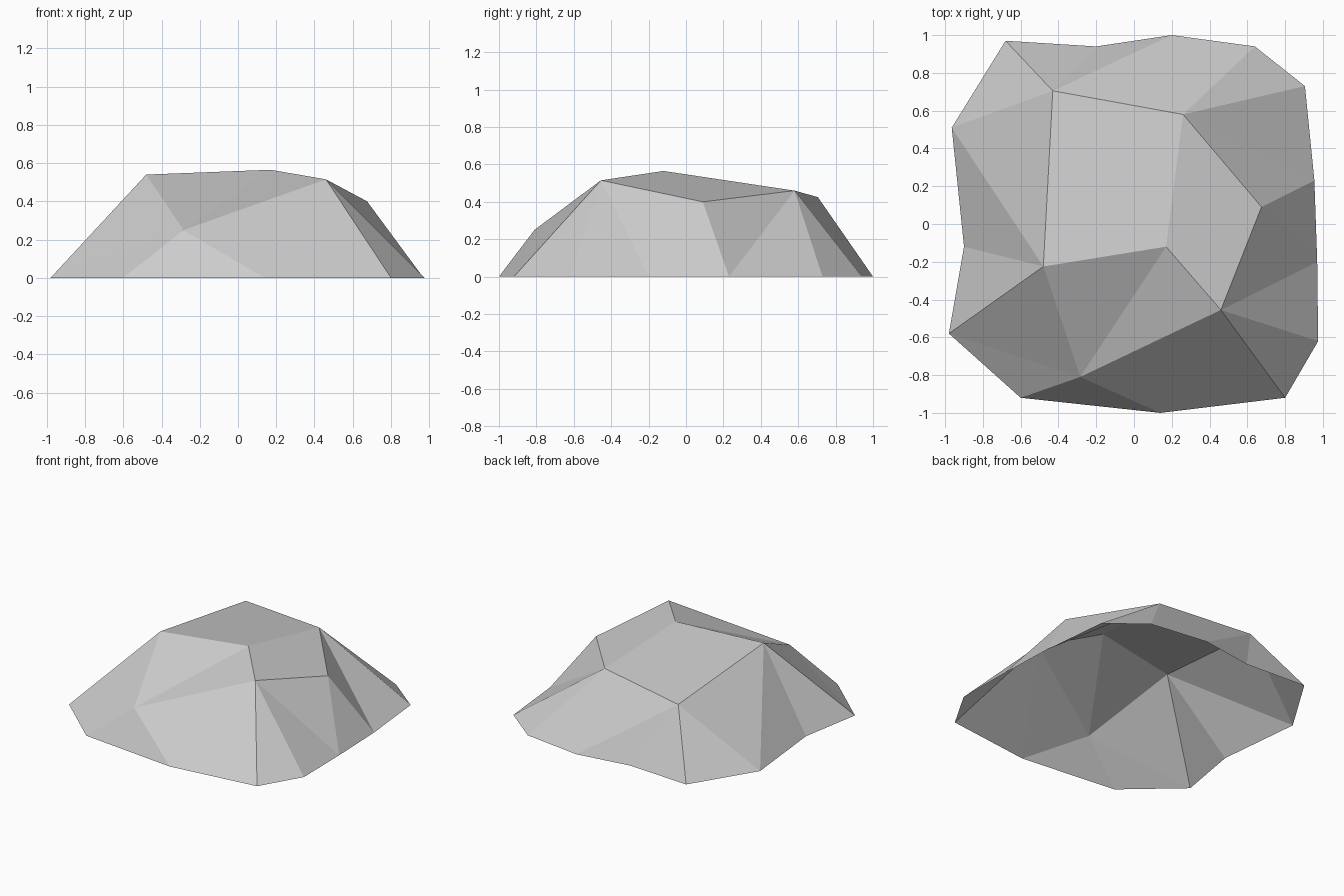
import bpy
import bmesh

default_cube = bpy.data.objects.get("Cube")
if default_cube:
    bpy.data.objects.remove(default_cube, do_unlink=True)


def flat_material(name, colour):
    material = bpy.data.materials.new(name)
    material.use_nodes = True
    material.diffuse_color = colour
    shader = next(node for node in material.node_tree.nodes if node.type == "BSDF_PRINCIPLED")
    shader.inputs["Base Color"].default_value = colour
    shader.inputs["Roughness"].default_value = 0.9
    return material


# Ground outline, counterclockwise from the front corner on the right side
outline = [
    (-.98, -.58), (-.6, -.92), (.14, -1), (.8, -.92), (.975, -.62),
    (.97, -.2), (.955, .23), (.905, .73), (.64, .94), (.2, 1),
    (-.2, .94), (-.68, .97), (-.965, .51), (-.9, -.12),
]

# Corners of the raised crest
crest = {
    "shoulder": (-.48, -.225, .54),
    "back_right": (-.43, .705, .425),
    "back_left": (.26, .58, .46),
    "side_left": (.675, .09, .4),
    "front_left": (.46, -.455, .515),
    "peak": (.17, -.12, .565),
    "front_ledge": (-.285, -.81, .25),
}

# How many outline edges fan up to each crest corner, in outline order
fans = [
    ("front_ledge", 2), ("front_left", 3), ("side_left", 1),
    ("back_left", 3), ("back_right", 3), ("shoulder", 2),
]

# Facets that close the top
caps = [
    ("shoulder", "peak", "back_left", "back_right"),
    ("peak", "front_left", "side_left", "back_left"),
    ("shoulder", "front_ledge", "peak"),
    ("front_ledge", "front_left", "peak"),
]


def build_rock():
    bm = bmesh.new()
    base = [bm.verts.new((x, y, 0)) for x, y in outline]
    top = {name: bm.verts.new(point) for name, point in crest.items()}

    # Sloping sides: a fan per crest corner, then a facet joining it to the next
    here = 0
    for number, (name, edges) in enumerate(fans):
        for _ in range(edges):
            following = (here + 1) % len(base)
            bm.faces.new((base[here], base[following], top[name]))
            here = following
        next_name = fans[(number + 1) % len(fans)][0]
        bm.faces.new((base[here], top[next_name], top[name]))

    # Crest facets; the underside stays open
    for names in caps:
        bm.faces.new([top[name] for name in names])

    mesh = bpy.data.meshes.new("rock")
    bm.to_mesh(mesh)
    bm.free()
    mesh.materials.append(flat_material("stone grey", (.6, .6, .6, 1)))
    rock = bpy.data.objects.new("rock", mesh)
    bpy.context.collection.objects.link(rock)
    return rock


build_rock()
